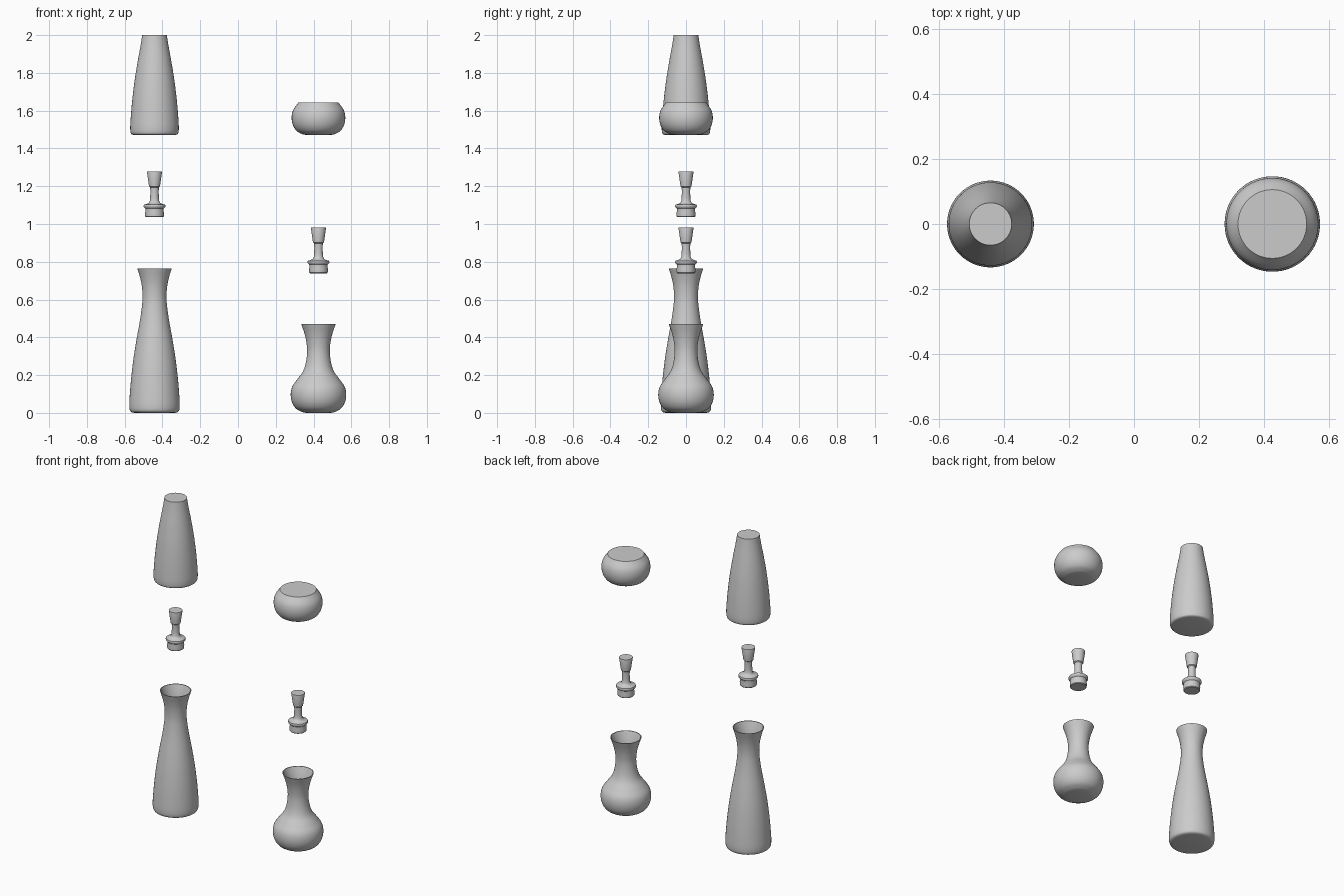
import bpy, bmesh, math
from mathutils import Vector

if "Cube" in bpy.data.objects:
    bpy.data.objects.remove(bpy.data.objects["Cube"])

SEGMENTS = 64
WALL = 0.005
LIFT = 1.466   # height of the drink above its place in the carafe


def smooth_profile(points, steps=6):
    """Catmull-Rom curve through (radius, z) points."""
    p = [Vector(q) for q in points]
    p = [2 * p[0] - p[1]] + p + [2 * p[-1] - p[-2]]
    out = []
    for a, b, c, d in zip(p, p[1:], p[2:], p[3:]):
        for i in range(steps):
            t = i / steps
            out.append(0.5 * (2 * b + (c - a) * t + (2 * a - 5 * b + 4 * c - d) * t * t
                              + (3 * b - a - 3 * c + d) * t ** 3))
    return out + [p[-2]]


def inset(profile, amount):
    """Move an upward profile inwards by the wall thickness."""
    out = []
    for i, q in enumerate(profile):
        t = (profile[min(i + 1, len(profile) - 1)] - profile[max(i - 1, 0)]).normalized()
        out.append(q + Vector((-t.y, t.x)) * amount)
    out[-1].y = profile[-1].y
    return out


def lathe(name, profile, x, z=0.0, angle=40):
    bm = bmesh.new()
    rings = []
    for r, h in profile:
        if r < 1e-5:
            rings.append([bm.verts.new((0, 0, h))] * SEGMENTS)
        else:
            rings.append([bm.verts.new((r * math.cos(a), r * math.sin(a), h))
                          for a in (math.tau * i / SEGMENTS for i in range(SEGMENTS))])
    for low, high in zip(rings, rings[1:]):
        for i in range(SEGMENTS):
            j = (i + 1) % SEGMENTS
            bm.faces.new(dict.fromkeys((low[i], low[j], high[j], high[i])))
    bmesh.ops.recalc_face_normals(bm, faces=bm.faces)
    mesh = bpy.data.meshes.new(name)
    bm.to_mesh(mesh)
    bm.free()
    obj = bpy.data.objects.new(name, mesh)
    bpy.context.collection.objects.link(obj)
    obj.location = (x, 0, z)
    bpy.ops.object.select_all(action='DESELECT')
    obj.select_set(True)
    bpy.context.view_layer.objects.active = obj
    bpy.ops.object.shade_smooth_by_angle(angle=math.radians(angle))
    return obj


def carafe_set(prefix, points, x, fill, stopper_z):
    outer = smooth_profile(points)
    inner = inset(outer, WALL)
    floor = inner[0].y
    # hollow glass with a thin wall
    lathe(prefix + "_carafe",
          [(0, 0)] + [tuple(q) for q in outer]
          + [tuple(q) for q in reversed(inner)] + [(0, floor)], x)
    # solid drink, cut flat at the fill height
    below = [q for q in inner if q.y < fill - 1e-4]
    a, b = below[-1], inner[len(below)]
    surface = a.lerp(b, (fill - a.y) / (b.y - a.y))
    lathe(prefix + "_drink",
          [(0, floor)] + [tuple(q) for q in below] + [tuple(surface), (0, fill)], x, LIFT)
    # stopper: seal, flange, stem and flared knob
    lathe(prefix + "_stopper", STOPPER, x, stopper_z)


STOPPER = [(0, 0), (0.045, 0), (0.049, 0.004), (0.050, 0.022), (0.048, 0.034),
           (0.049, 0.046), (0.057, 0.054), (0.058, 0.060), (0.056, 0.066),
           (0.040, 0.071), (0.030, 0.076), (0.025, 0.086), (0.023, 0.105),
           (0.022, 0.135), (0.023, 0.158), (0.029, 0.163), (0.040, 0.240),
           (0.039, 0.243), (0, 0.243)]

TALL = [(0.105, 0.0), (0.120, 0.003), (0.130, 0.012), (0.1335, 0.035), (0.132, 0.08),
        (0.124, 0.18), (0.111, 0.29), (0.095, 0.39), (0.077, 0.49), (0.066, 0.57),
        (0.0635, 0.62), (0.067, 0.67), (0.076, 0.715), (0.091, 0.765)]

SMALL = [(0.065, 0.0), (0.090, 0.006), (0.120, 0.024), (0.140, 0.056), (0.147, 0.097),
         (0.139, 0.138), (0.112, 0.178), (0.083, 0.218), (0.067, 0.265), (0.060, 0.325),
         (0.064, 0.375), (0.074, 0.420), (0.091, 0.470)]

carafe_set("tall", TALL, -0.442, 0.534, 1.036)
carafe_set("small", SMALL, 0.426, 0.178, 0.739)
